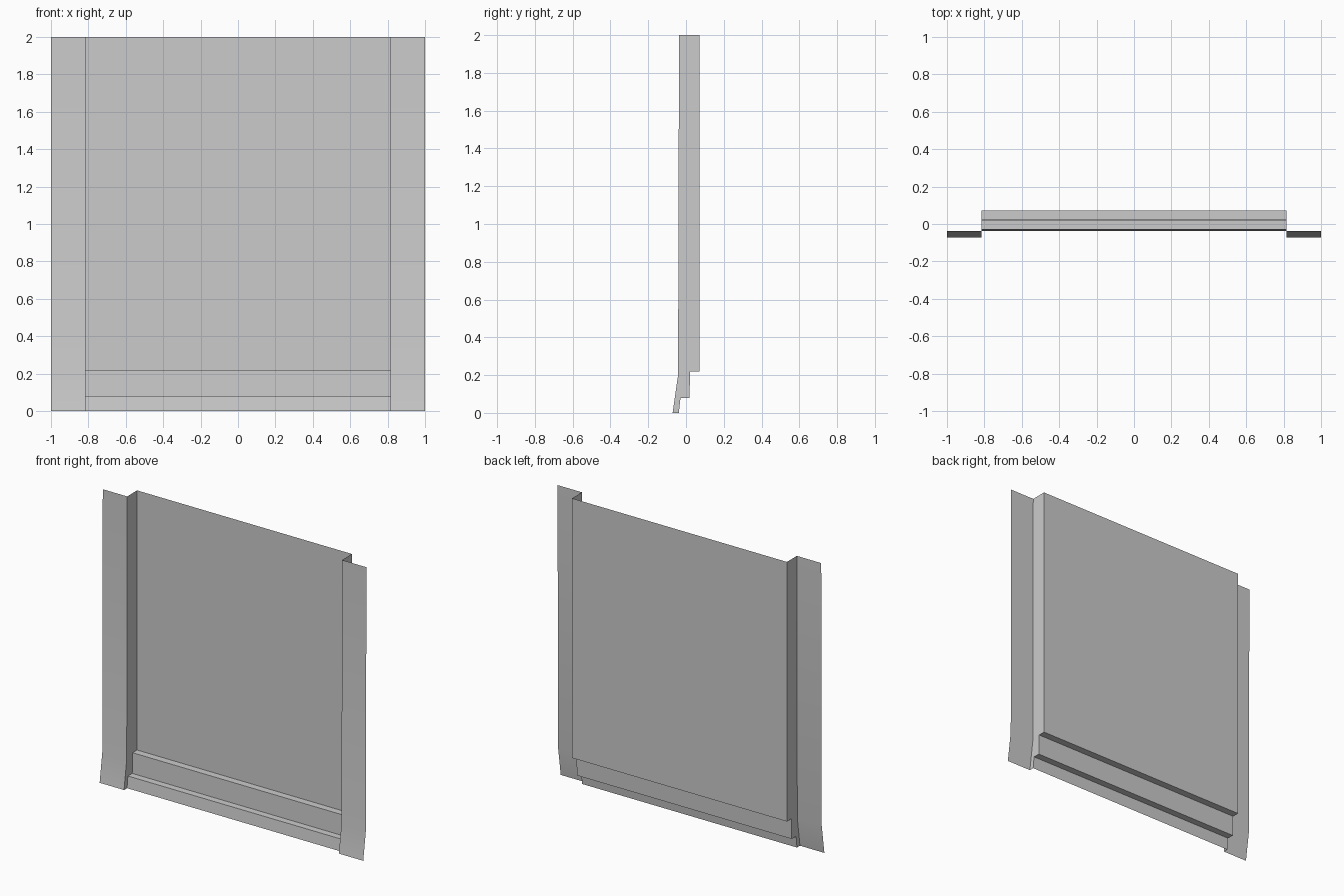
import bpy
import bmesh
import math

if "Cube" in bpy.data.objects:
    bpy.data.objects.remove(bpy.data.objects["Cube"])

INNER, OUTER = 0.815, 1.0

# Side profiles as (y, z), listed from top to bottom
PIER = [(-0.037, 2.0), (-0.042, 0.2), (-0.071, 0.0)]
WALL = [(0.071, 2.0), (0.071, 0.22), (0.022, 0.22),
        (0.018, 0.08), (-0.029, 0.08), (-0.038, 0.0)]


def make_object(name, bm):
    mesh = bpy.data.meshes.new(name)
    bm.to_mesh(mesh)
    bm.free()
    obj = bpy.data.objects.new(name, mesh)
    bpy.context.collection.objects.link(obj)
    return obj


def sweep(name, profile, x0, x1):
    """Open sheet: a side profile drawn out along x, facing the front."""
    bm = bmesh.new()
    rows = [[bm.verts.new((x, y, z)) for x in (x0, x1)] for y, z in profile]
    for upper, lower in zip(rows, rows[1:]):
        bm.faces.new((lower[0], lower[1], upper[1], upper[0]))
    return make_object(name, bm)


def mirror_x(obj):
    mod = obj.modifiers.new("mirror", 'MIRROR')
    mod.use_axis = (True, False, False)
    mod.use_mirror_merge = False


def smooth(obj):
    bpy.ops.object.select_all(action='DESELECT')
    obj.select_set(True)
    bpy.context.view_layer.objects.active = obj
    bpy.ops.object.shade_smooth_by_angle(angle=math.radians(30))


# Recessed wall with two stepped ledges at the foot
sweep("recessed_wall", WALL, -INNER, INNER)

# Side piers with a flared foot
piers = sweep("side_piers", PIER, INNER, OUTER)
smooth(piers)
mirror_x(piers)

# Return walls joining the piers to the recessed wall, facing inward
bm = bmesh.new()
outline = [(INNER, y, z) for y, z in PIER + WALL[::-1]]
face = bm.faces.new([bm.verts.new(p) for p in outline])
face.normal_update()
if face.normal.x > 0:
    face.normal_flip()
bmesh.ops.triangulate(bm, faces=[face])
returns = make_object("return_walls", bm)
mirror_x(returns)
